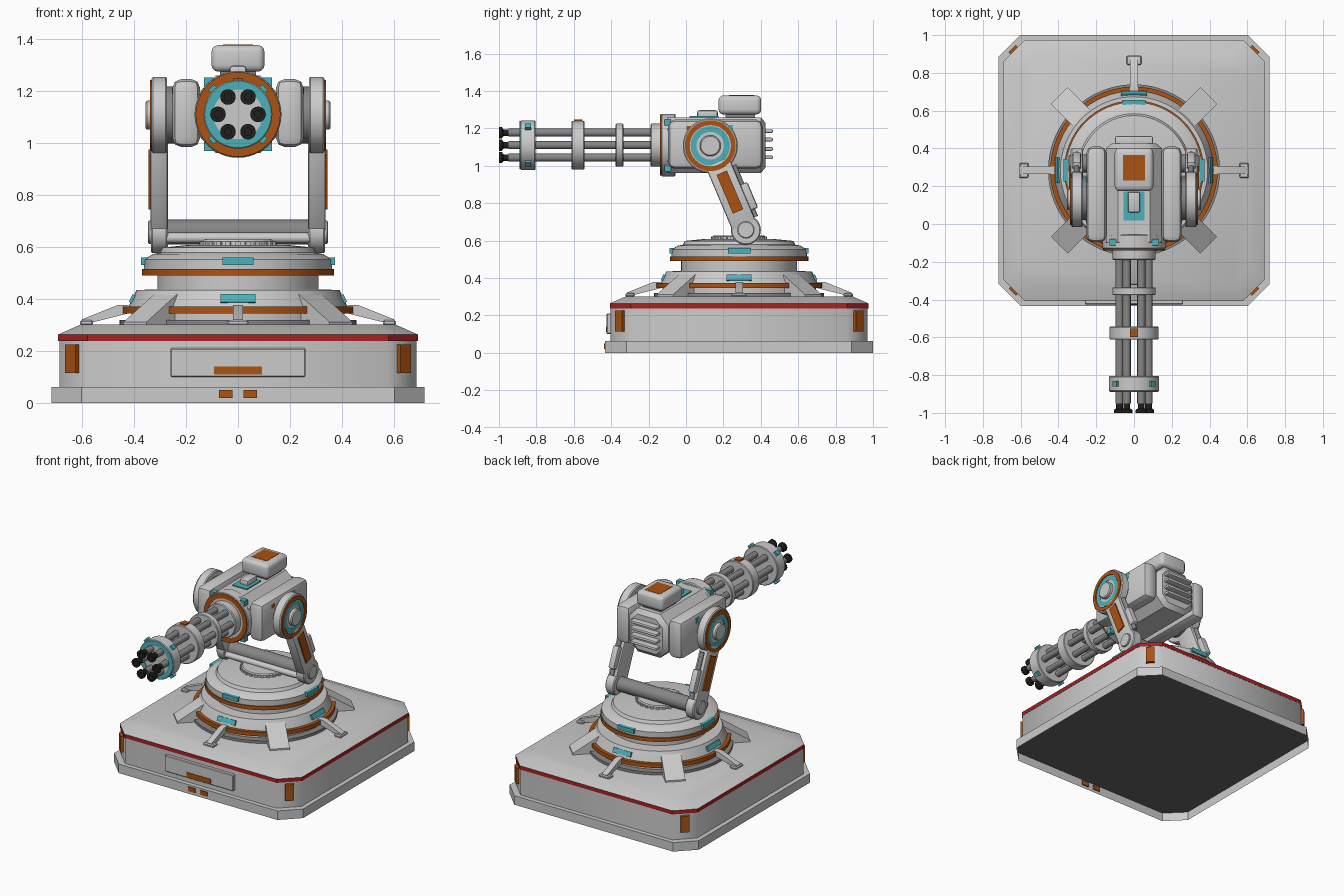
import bpy, bmesh
from math import pi, cos, sin, radians
from mathutils import Matrix, Vector

if "Cube" in bpy.data.objects:
    bpy.data.objects.remove(bpy.data.objects["Cube"])

T = Matrix.Translation
R = Matrix.Rotation


def material(name, rgb):
    m = bpy.data.materials.new(name)
    m.diffuse_color = (*rgb, 1)
    m.use_nodes = True
    m.node_tree.nodes["Principled BSDF"].inputs["Base Color"].default_value = m.diffuse_color
    return m


ORANGE = material("orange", (0.41, 0.085, 0.006))
CYAN = material("cyan", (0.07, 0.44, 0.50))
RED = material("red", (0.40, 0.015, 0.015))
BLACK = material("black", (0.015, 0.014, 0.013))
DARK = material("dark_metal", (0.24, 0.24, 0.24))


def finish(name, bm, mat, matrix, angle=32):
    bmesh.ops.remove_doubles(bm, verts=bm.verts, dist=1e-5)
    bmesh.ops.recalc_face_normals(bm, faces=bm.faces)
    me = bpy.data.meshes.new(name)
    bm.to_mesh(me)
    bm.free()
    for p in me.polygons:
        p.use_smooth = True
    me.set_sharp_from_angle(angle=radians(angle))
    if mat:
        me.materials.append(mat)
    ob = bpy.data.objects.new(name, me)
    ob.matrix_world = matrix
    bpy.context.collection.objects.link(ob)
    return ob


def loft(name, rings, mat=None, matrix=Matrix(), cap=True, angle=32):
    """Skin a list of equal-length point rings."""
    bm = bmesh.new()
    vs = [[bm.verts.new(p) for p in ring] for ring in rings]
    n = len(vs[0])
    for a, b in zip(vs, vs[1:]):
        for i in range(n):
            bm.faces.new((a[i], a[(i + 1) % n], b[(i + 1) % n], b[i]))
    if cap:
        bm.faces.new(vs[0])
        bm.faces.new(vs[-1])
    return finish(name, bm, mat, matrix, angle)


def lathe(name, profile, mat=None, matrix=Matrix(), n=48):
    rings = [[(r * cos(2 * pi * i / n), r * sin(2 * pi * i / n), h) for i in range(n)] for r, h in profile]
    return loft(name, rings, mat, matrix, cap=False)


def cyl(name, r, a, b, mat=None, matrix=Matrix(), n=32, c=0.0):
    return lathe(name, [(0, a), (r - c, a), (r, a + c), (r, b - c), (r - c, b), (0, b)], mat, matrix, n)


def ring(name, ri, ro, a, b, mat=None, matrix=Matrix(), n=48):
    return lathe(name, [(ri, a), (ro, a), (ro, b), (ri, b), (ri, a)], mat, matrix, n)


def box(name, centre, size, mat=None, bevel=0, seg=1, matrix=Matrix()):
    bm = bmesh.new()
    bmesh.ops.create_cube(bm, size=1)
    bmesh.ops.scale(bm, vec=size, verts=bm.verts)
    if bevel:
        bmesh.ops.bevel(bm, geom=bm.edges[:], offset=bevel, segments=seg, profile=0.5, affect='EDGES')
    return finish(name, bm, mat, matrix @ T(centre))


def slab(name, pts, width, matrix):
    """Extrude a radius/height outline sideways."""
    return loft(name, [[(r, y, z) for r, z in pts] for y in (-width / 2, width / 2)], None, matrix)


def octagon(h, c, z):
    k = h - c
    return [(h, -k, z), (h, k, z), (k, h, z), (-k, h, z), (-h, k, z), (-h, -k, z), (-k, -h, z), (k, -h, z)]


# Square platform with cut corners; the skirt is an open shell with a recessed underside
C = T((0, 0.284, 0))
loft("base_skirt", [octagon(0.717, 0.115, 0), octagon(0.717, 0.115, 0.062), octagon(0.68, 0.11, 0.062)],
     None, C, cap=False)
loft("base_underside", [octagon(0.716, 0.115, 0.058), octagon(0.716, 0.115, 0.061)],
     material("underside", (0.13, 0.13, 0.13)), C)
loft("base_body", [octagon(0.687, 0.112, 0.06), octagon(0.687, 0.112, 0.24)], None, C, cap=False, angle=50)
loft("base_red_stripe", [octagon(0.691, 0.113, 0.238), octagon(0.691, 0.113, 0.264)], RED, C, cap=False)
loft("base_deck", [octagon(0.691, 0.113, 0.264), octagon(0.605, 0.09, 0.302)], None, C)
for i in range(4):
    box("corner_light", (0.897, 0, 0.17), (0.03, 0.055, 0.11), ORANGE, matrix=C @ R(pi / 4 + i * pi / 2, 4, 'Z'))
box("front_panel", (0, -0.41, 0.156), (0.52, 0.03, 0.11), None, 0.004)
box("front_panel_light", (0, -0.424, 0.125), (0.184, 0.01, 0.03), ORANGE)
for s in (-1, 1):
    box("skirt_light", (s * 0.047, -0.432, 0.035), (0.053, 0.014, 0.03), ORANGE)

# Round pedestal and rotating ring
lathe("pedestal", [(0.41, 0.295), (0.41, 0.345), (0.43, 0.345), (0.42, 0.372),
                   (0.39, 0.435), (0.31, 0.437), (0.31, 0.5)], None, C, 64)
ring("pedestal_foot_ring", 0.38, 0.455, 0.295, 0.32, DARK, C, 64)
ring("pedestal_orange_ring", 0.4, 0.443, 0.345, 0.372, ORANGE, C, 64)
ring("turntable_orange_ring", 0.3, 0.37, 0.49, 0.515, ORANGE, C, 64)
lathe("turntable", [(0.362, 0.51), (0.362, 0.552), (0.327, 0.573), (0.3, 0.578), (0.29, 0.598),
                    (0.2, 0.607), (0, 0.61)], None, C, 64)
cyl("turntable_gear", 0.14, 0.6, 0.628, None, C, 48, 0.006)
for i in range(24):
    box("gear_tooth", (0.14, 0, 0.613), (0.02, 0.018, 0.018), matrix=C @ R(i * pi / 12, 4, 'Z'))
for i in range(4):
    M = C @ R(i * pi / 2, 4, 'Z')
    box("turntable_light", (0.359, 0, 0.545), (0.026, 0.12, 0.028), CYAN, matrix=M)
    box("pedestal_light", (0, 0, 0), (0.02, 0.135, 0.033), CYAN, matrix=M @ T((0.403, 0, 0.4)) @ R(-0.44, 4, 'Y'))
    slab("deck_clamp", [(0.6, 0.3), (0.6, 0.322), (0.46, 0.378), (0.42, 0.378), (0.42, 0.345)], 0.04, M)
    box("clamp_foot", (0.583, 0, 0.309), (0.05, 0.08, 0.02), None, 0.006, matrix=M)
    slab("buttress", [(0.56, 0.298), (0.34, 0.298), (0.34, 0.43), (0.375, 0.43), (0.56, 0.312)], 0.125,
         M @ R(pi / 4, 4, 'Z'))

# Yoke: two leaning arms, lower cross bar, pivots
X = R(pi / 2, 4, 'Y')
low, top = Vector((0, 0.32, 0.657)), Vector((0, 0.13, 1.107))
XL, XT = T(low) @ X, T(top) @ X
LEAN = T((low + top) / 2) @ R(0.4, 4, 'X')
cyl("cross_bar", 0.048, -0.28, 0.28, DARK, XL)
cyl("cross_bar_rail", 0.02, -0.28, 0.28, None, T((0, 0.265, 0.635)) @ X, 16)


def span(s, a, b):
    return (min(s * a, s * b), max(s * a, s * b))


for s in (-1, 1):
    cyl("lower_knuckle", 0.08, *span(s, 0.27, 0.335), None, XL, 48, 0.006)
    cyl("lower_pivot_cap", 0.045, *span(s, 0.33, 0.346), None, XL, 32, 0.004)
    cyl("upper_pivot_disc", 0.147, *span(s, 0.272, 0.332), None, XT, 48, 0.006)
    ring("upper_pivot_orange_ring", 0.11, 0.136, *span(s, 0.325, 0.338), ORANGE, XT)
    ring("upper_pivot_cyan_ring", 0.074, 0.105, *span(s, 0.325, 0.334), CYAN, XT)
    cyl("upper_pivot_hub", 0.056, *span(s, 0.235, 0.356), None, XT, 32, 0.006)
    ring("inner_pivot_ring", 0.05, 0.11, *span(s, 0.245, 0.274), DARK, XT)
    box("yoke_arm", (s * 0.303, 0, -0.035), (0.067, 0.135, 0.37), None, 0.01, 2, LEAN)
    box("arm_orange_strip", (s * 0.337, 0, -0.025), (0.016, 0.06, 0.225), ORANGE, 0, 1, LEAN)
    box("arm_rear_actuator", (s * 0.303, 0.082, -0.085), (0.045, 0.05, 0.15), None, 0.012, 2, LEAN)
    cyl("arm_actuator_rod", 0.014, -0.2, 0.1, DARK, LEAN @ T((s * 0.303, 0.075, 0)), 16)

# Gun housing with side pods; G's local height runs toward the front
G = T((0, 0, 1.11)) @ R(pi / 2, 4, 'X')
loft("gun_housing", [octagon(h, c, z) for h, c, z in
                     ((0.12, 0.05, -0.425), (0.149, 0.064, -0.4), (0.149, 0.064, 0.095), (0.135, 0.06, 0.112))],
     None, G)
for s in (-1, 1):
    box("side_pod", (s * 0.199, 0.157, 1.115), (0.107, 0.507, 0.262), None, 0.035, 2)
    box("pod_light", (s * 0.248, 0.235, 1.2), (0.014, 0.035, 0.035), CYAN)
    box("pod_orange_mark", (s * 0.248, 0.02, 1.2), (0.012, 0.035, 0.025), ORANGE)
for z in (1.045, 1.09, 1.14, 1.185):
    box("rear_vent_slat", (0, 0.435, z), (0.2, 0.06, 0.02), None, 0.008, 2)
box("housing_cyan_plate", (0, 0.095, 1.26), (0.11, 0.155, 0.012), CYAN)
box("housing_latch", (0, 0.115, 1.272), (0.066, 0.11, 0.05), None, 0.012, 2)
box("sensor_neck", (0, 0.29, 1.265), (0.14, 0.16, 0.05), DARK)
box("sensor_box", (0, 0.288, 1.325), (0.204, 0.228, 0.102), None, 0.026, 3)
box("sensor_orange_plate", (0, 0.297, 1.374), (0.114, 0.135, 0.008), ORANGE)

# Rotary barrels
cyl("housing_flange", 0.167, 0.055, 0.134, None, G, 48, 0.006)
ring("flange_orange_ring", 0.132, 0.163, 0.128, 0.139, ORANGE, G)
cyl("barrel_socket", 0.115, 0.12, 0.19, None, G, 48, 0.005)
for name, r, a, b in (("rear_barrel_clamp", 0.115, 0.335, 0.376), ("middle_barrel_clamp", 0.13, 0.543, 0.612),
                      ("front_barrel_clamp", 0.132, 0.805, 0.886)):
    cyl(name, r, a, b, None, G, 48, 0.004)
ring("front_clamp_cyan_face", 0.095, 0.128, 0.88, 0.889, CYAN, G)
for i in range(4):
    M = G @ R(pi / 4 + i * pi / 2, 4, 'Z')
    sx, sy = (1, 1, -1, -1)[i], (1, -1, 1, -1)[i]
    box("flange_light", (sx * 0.112, sy * 0.123, 0.097), (0.036, 0.036, 0.036), CYAN, matrix=G)
    box("front_clamp_light", (0.132, 0, 0.845), (0.03, 0.03, 0.03), CYAN, matrix=M)
box("middle_clamp_marker", (0, 0.13, 0.575), (0.04, 0.016, 0.045), ORANGE, matrix=G)
for i in range(6):
    M = G @ R(i * pi / 3, 4, 'Z') @ T((0.077, 0, 0))
    cyl("barrel", 0.0215, 0.15, 0.95, DARK, M, 20)
    lathe("muzzle", [(0, 0.945), (0.018, 0.945), (0.018, 0.976), (0.03, 0.985), (0.03, 1.0), (0.014, 1.0),
                     (0.014, 0.97), (0, 0.97)], BLACK, M, 20)
